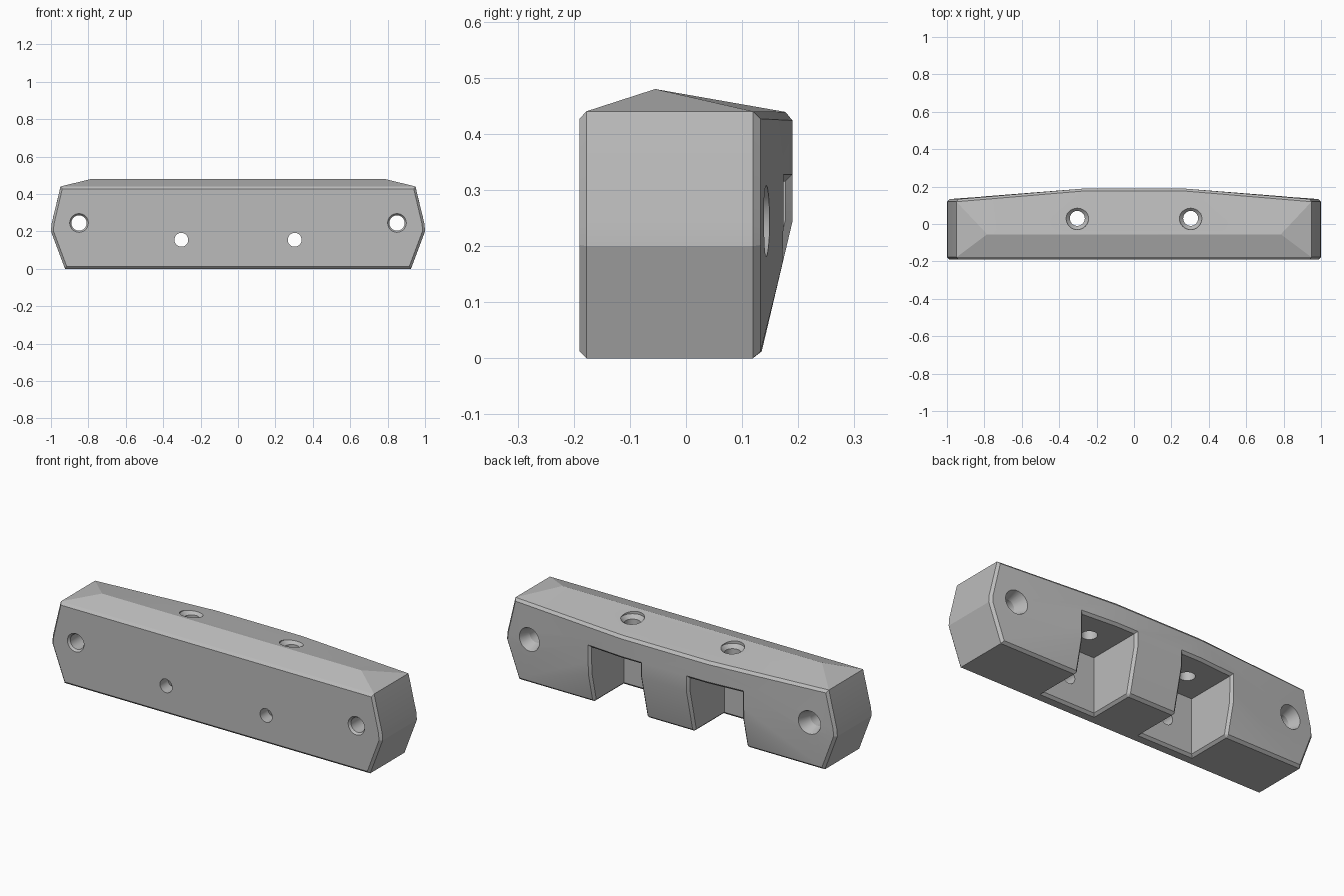
import bpy, bmesh
from math import radians, cos, sin, pi
from mathutils import Matrix, Vector

cube = bpy.data.objects.get("Cube")
if cube:
    bpy.data.objects.remove(cube, do_unlink=True)

grey = bpy.data.materials.new("plain grey")
grey.use_nodes = True
colour = (0.5, 0.5, 0.5, 1)
grey.diffuse_color = colour
grey.node_tree.nodes["Principled BSDF"].inputs["Base Color"].default_value = colour


def add_object(name, bm):
    bmesh.ops.recalc_face_normals(bm, faces=bm.faces)
    mesh = bpy.data.meshes.new(name)
    bm.to_mesh(mesh)
    bm.free()
    mesh.materials.append(grey)
    obj = bpy.data.objects.new(name, mesh)
    bpy.context.collection.objects.link(obj)
    return obj


def cut(target, cutter):
    cutter.hide_render = True
    mod = target.modifiers.new("cut", 'BOOLEAN')
    mod.operation = 'DIFFERENCE'
    mod.solver = 'EXACT'
    mod.object = cutter
    bpy.context.view_layer.objects.active = target
    bpy.ops.object.modifier_apply(modifier=mod.name)
    bpy.data.objects.remove(cutter, do_unlink=True)


def turned_cutter(name, profile, origin, axis, sides=32):
    """Closed turned solid from (radius, distance along axis) pairs."""
    bm = bmesh.new()
    spin = Vector((0, 0, 1)).rotation_difference(Vector(axis)).to_matrix().to_4x4()
    place = Matrix.Translation(origin) @ spin
    rings = [[bm.verts.new(place @ Vector((r * cos(2 * pi * i / sides), r * sin(2 * pi * i / sides), d)))
              for i in range(sides)] for r, d in profile]
    for a, b in zip(rings, rings[1:]):
        for i in range(sides):
            j = (i + 1) % sides
            bm.faces.new((a[i], a[j], b[j], b[i]))
    bm.faces.new(rings[0])
    bm.faces.new(rings[-1])
    return add_object(name, bm)


# Faceted body: hull of a half outline mirrored across x
end_outline = [(0.925, 0), (1.0, 0.2), (0.997, 0.24), (0.95, 0.44)]
half = [(x, y, z) for x, z in end_outline for y in (-0.19, 0.132)]
half += [(0.785, -0.055, 0.48), (0.26, 0.19, 0.437), (0.26, 0.19, 0.245)]
bm = bmesh.new()
for x, y, z in half:
    for side in (-1, 1):
        bm.verts.new((side * x, y, z))
bmesh.ops.convex_hull(bm, input=bm.verts)
bmesh.ops.dissolve_limit(bm, angle_limit=radians(1), verts=bm.verts, edges=bm.edges)
body = add_object("block_body", bm)

# Square pockets open to the back and underside
for side in (-1, 1):
    bm = bmesh.new()
    bmesh.ops.create_cube(bm, size=1, matrix=Matrix.Translation((side * 0.303, 0.13, 0.1075))
                          @ Matrix.Diagonal((0.31, 0.5, 0.415, 1)))
    cut(body, add_object("pocket_cutter", bm))

# Chamfer the outward edges, leaving the end outlines crisp
bm = bmesh.new()
bm.from_mesh(body.data)
bmesh.ops.remove_doubles(bm, verts=bm.verts, dist=0.0005)
edges = []
for e in bm.edges:
    a, b = (v.co for v in e.verts)
    at_end = min(abs(a.x), abs(b.x)) > 0.9 and abs(a.y - b.y) > 0.2
    if len(e.link_faces) == 2 and e.calc_face_angle_signed() > radians(45) and not at_end:
        edges.append(e)
bmesh.ops.bevel(bm, geom=edges, offset=0.013, segments=1, affect='EDGES',
                profile=0.5, clamp_overlap=True)
bm.to_mesh(body.data)
bm.free()

# Holes: end screw holes, front pin holes and vertical holes into the pockets
end_profile = [(0.06, -0.01), (0.05, 0), (0.041, 0.012), (0.041, 0.27), (0.066, 0.34), (0.066, 0.42)]
top_profile = [(0.04, 0), (0.04, 0.141), (0.06, 0.161), (0.06, 0.25)]
for side in (-1, 1):
    cut(body, turned_cutter("end_hole", end_profile, (side * 0.85, -0.19, 0.245), (0, 1, 0)))
    cut(body, turned_cutter("pin_hole", [(0.037, 0), (0.037, 0.2)], (side * 0.303, -0.25, 0.155), (0, 1, 0)))
    cut(body, turned_cutter("top_hole", top_profile, (side * 0.303, 0.03, 0.3), (0, 0, 1)))

bpy.ops.object.select_all(action='DESELECT')
body.select_set(True)
bpy.context.view_layer.objects.active = body
bpy.ops.object.shade_smooth_by_angle(angle=radians(14))
